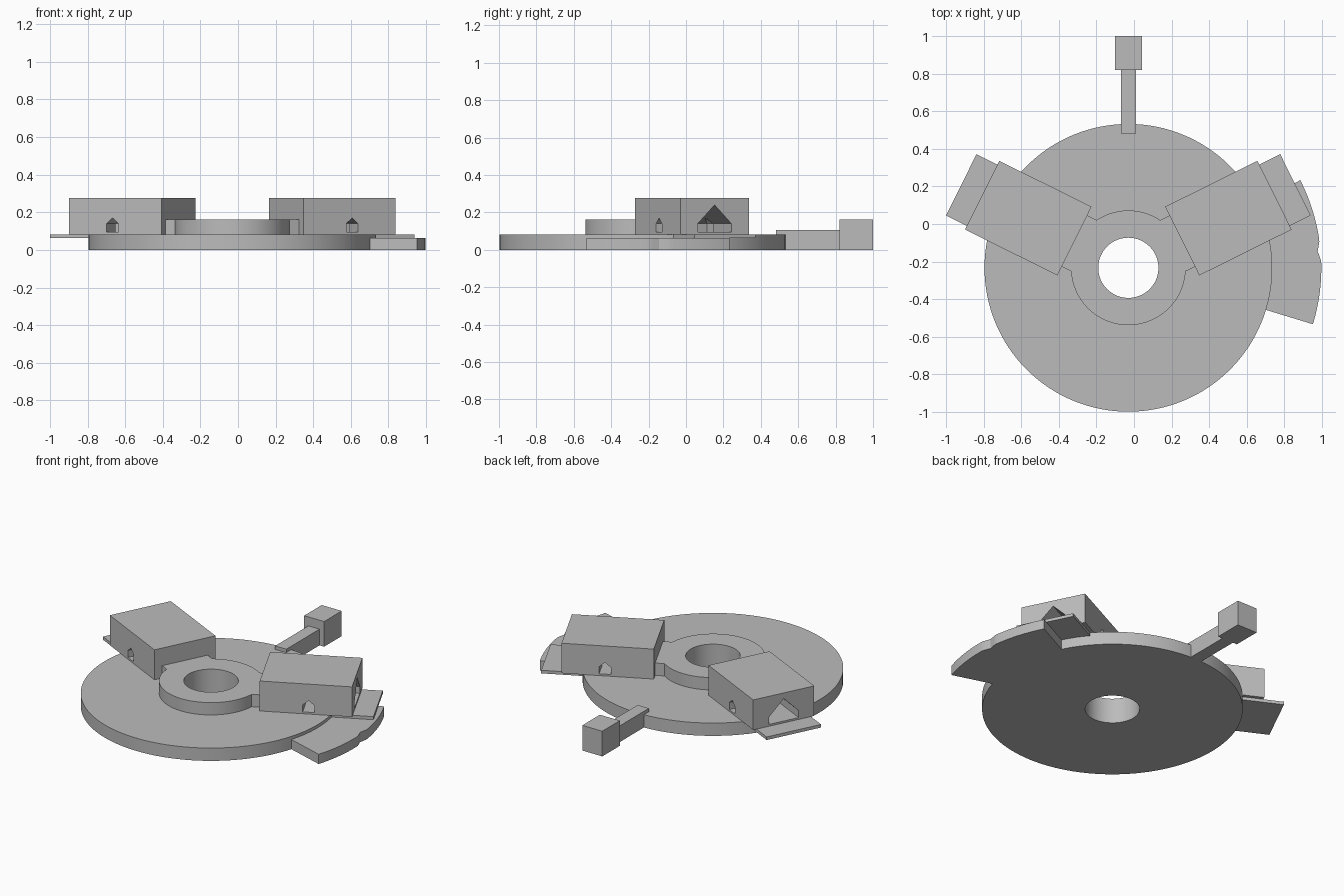
import bpy, bmesh, math
from mathutils import Matrix, Vector

if "Cube" in bpy.data.objects:
    bpy.data.objects.remove(bpy.data.objects["Cube"], do_unlink=True)

GREY = bpy.data.materials.new("plain_grey")
GREY.use_nodes = True
GREY.diffuse_color = (0.5, 0.5, 0.5, 1)
GREY.node_tree.nodes["Principled BSDF"].inputs["Base Color"].default_value = (0.5, 0.5, 0.5, 1)

HUB = Vector((-0.03, -0.233, 0))
AXIS = math.radians(26.4)
DISC_TOP, RING_TOP, ROOF = 0.083, 0.163, 0.277


def make(name, bm, matrix=Matrix()):
    bmesh.ops.recalc_face_normals(bm, faces=bm.faces)
    bm.transform(matrix)
    mesh = bpy.data.meshes.new(name)
    bm.to_mesh(mesh)
    bm.free()
    mesh.materials.append(GREY)
    obj = bpy.data.objects.new(name, mesh)
    bpy.context.collection.objects.link(obj)
    return obj


def box(name, x0, x1, y0, y1, z0, z1, matrix=Matrix()):
    bm = bmesh.new()
    size = Matrix.Diagonal((x1 - x0, y1 - y0, z1 - z0, 1))
    mid = Matrix.Translation(((x0 + x1) / 2, (y0 + y1) / 2, (z0 + z1) / 2))
    bmesh.ops.create_cube(bm, size=1, matrix=mid @ size)
    return make(name, bm, matrix)


def prism(name, outline, depth, matrix=Matrix()):
    """Extrude a list of 3D points along a vector."""
    bm = bmesh.new()
    face = bm.faces.new([bm.verts.new(p) for p in outline])
    moved = bmesh.ops.extrude_face_region(bm, geom=[face], use_keep_orig=True)["geom"]
    bmesh.ops.translate(bm, vec=depth, verts=[g for g in moved if isinstance(g, bmesh.types.BMVert)])
    return make(name, bm, matrix)


def annulus(name, inner, outer, z0, z1, steps=128):
    bm = bmesh.new()
    profile = [(inner, z0), (outer, z0), (outer, z1), (inner, z1)]
    loops = []
    for i in range(steps):
        a = math.tau * i / steps
        loops.append([bm.verts.new((r * math.cos(a), r * math.sin(a), z)) for r, z in profile])
    for i in range(steps):
        a, b = loops[i], loops[(i + 1) % steps]
        for k in range(4):
            n = (k + 1) % 4
            bm.faces.new((a[k], a[n], b[n], b[k]))
    return make(name, bm, Matrix.Translation(HUB))


def combine(obj, others, operation):
    for other in others:
        mod = obj.modifiers.new(operation.lower(), 'BOOLEAN')
        mod.operation, mod.solver, mod.object = operation, 'EXACT', other
    graph = bpy.context.evaluated_depsgraph_get()
    mesh = bpy.data.meshes.new_from_object(obj.evaluated_get(graph))
    obj.modifiers.clear()
    obj.data = mesh
    for other in others:
        bpy.data.objects.remove(other, do_unlink=True)


def gable(half, floor, eave, peak):
    return [(-half, floor), (half, floor), (half, eave), (0, peak), (-half, eave)]


# Base disc and raised centre ring
disc = annulus("base_disc", 0.16, 0.765, 0, DISC_TOP)
ring = annulus("centre_ring", 0.16, 0.305, DISC_TOP, RING_TOP)

# Two hollow houses pointing out from the ring, each with a ledge and a link block
links = []
for side, angle in (("left", AXIS), ("right", math.pi - AXIS)):
    place = Matrix.Translation(HUB) @ Matrix.Rotation(angle, 4, 'Z')
    house = box(side + "_house", 0.32, 0.868, -0.204, 0.204, DISC_TOP, ROOF, place)
    hall = prism("hall_cutter", [(0.4, y, z) for y, z in gable(0.1, 0.095, 0.14, 0.24)],
                 (0.6, 0, 0), place)
    cross = prism("door_cutter", [(0.61 + x, -0.4, z) for x, z in gable(0.035, 0.095, 0.14, 0.17)],
                  (0, 0.8, 0), place)
    combine(house, [hall, cross], 'DIFFERENCE')
    box(side + "_ledge", 0.74, 0.992, -0.182, 0.182, 0.063, DISC_TOP, place)
    links.append(box("link_block", 0.21, 0.33, -0.152, 0.152, DISC_TOP, RING_TOP, place))
combine(ring, links, 'UNION')

# Rear arm with end block
box("rear_arm", -0.07, 0.01, 0.48, 0.83, 0, 0.105)
box("rear_block", -0.1, 0.043, 0.82, 1.0, 0, RING_TOP)

# Curved apron on the left with a shallow dent in its rim
outer, inner, STEPS = [], [], 48
for i in range(STEPS + 1):
    deg = -17 + 44 * i / STEPS
    a = math.radians(deg)
    r = 1.026 - 0.016 * max(0, 1 - abs(deg - 5) / 3)
    outer.append((r * math.cos(a), r * math.sin(a), 0))
    inner.append((0.75 * math.cos(a), 0.75 * math.sin(a), 0))
apron = prism("left_apron", outer + inner[::-1], (0, 0, 0.063), Matrix.Translation(HUB))

# Smooth the round walls and keep the rims sharp
bpy.ops.object.select_all(action='DESELECT')
for obj in (disc, ring, apron):
    obj.select_set(True)
bpy.context.view_layer.objects.active = disc
bpy.ops.object.shade_smooth_by_angle(angle=math.radians(30))
